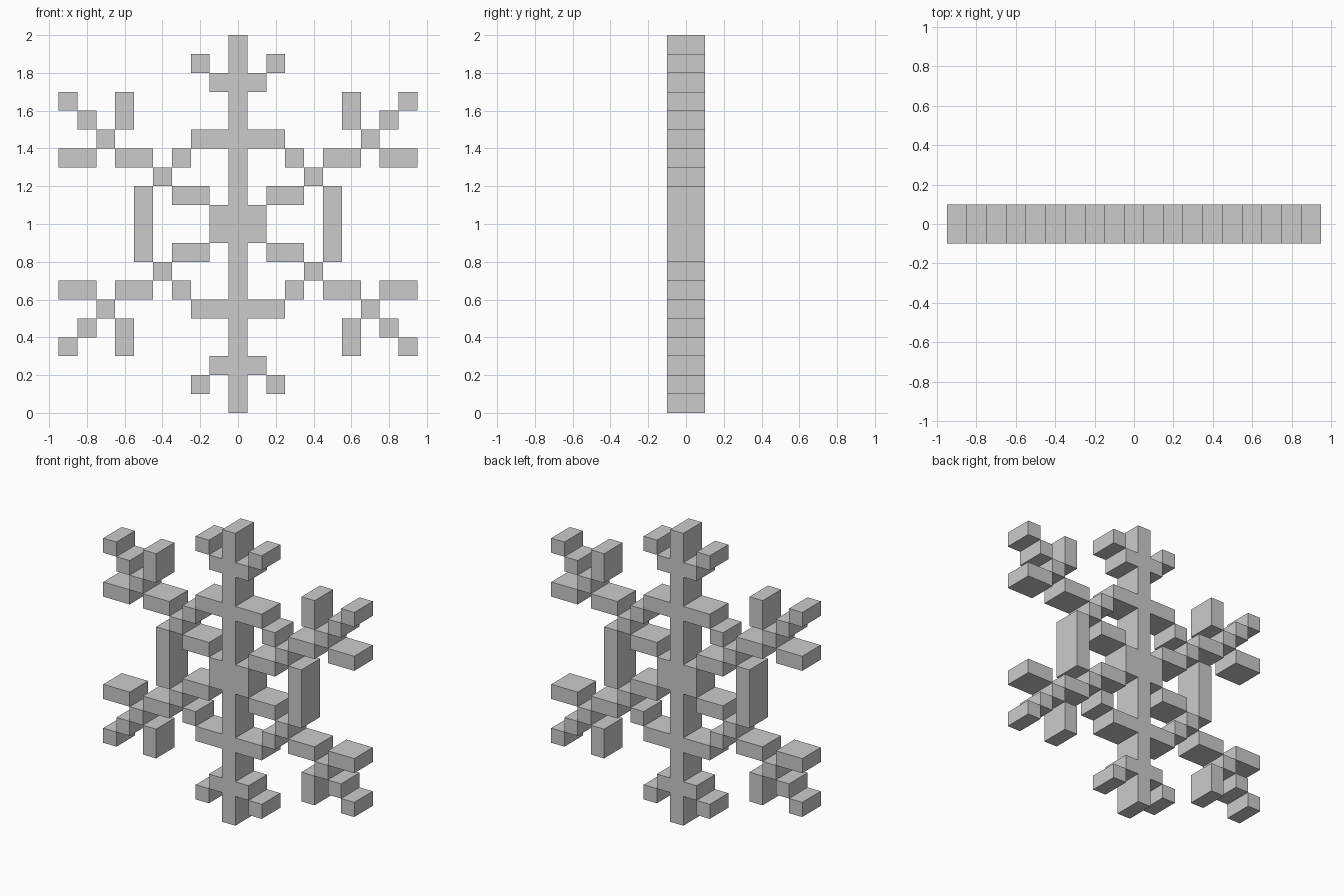
import bpy, bmesh

if "Cube" in bpy.data.objects:
    bpy.data.objects.remove(bpy.data.objects["Cube"])

HALF_DEPTH = 0.1
MID = 1.0  # mirror height


def plate(name, outlines):
    """Extrude closed x-z outlines through the full depth."""
    bm = bmesh.new()
    for pts in outlines:
        face = bm.faces.new([bm.verts.new((x, -HALF_DEPTH, z)) for x, z in pts])
        ext = bmesh.ops.extrude_face_region(bm, geom=[face], use_keep_orig=True)
        moved = [v for v in ext["geom"] if isinstance(v, bmesh.types.BMVert)]
        bmesh.ops.translate(bm, verts=moved, vec=(0, 2 * HALF_DEPTH, 0))
    bmesh.ops.recalc_face_normals(bm, faces=bm.faces)
    mesh = bpy.data.meshes.new(name)
    bm.to_mesh(mesh)
    bm.free()
    obj = bpy.data.objects.new(name, mesh)
    bpy.context.collection.objects.link(obj)


def rect(x0, x1, z0, z1):
    return [(x0, z0), (x1, z0), (x1, z1), (x0, z1)]


def mirrored(boxes, vertical=True):
    """Repeat blocks left/right and, if wanted, above/below the middle."""
    out = []
    for x0, x1, z0, z1 in boxes:
        for s in (1, -1):
            out.append(rect(s * x0, s * x1, z0, z1))
            if vertical:
                out.append(rect(s * x0, s * x1, 2 * MID - z0, 2 * MID - z1))
    return out


# Central spine with hub and cross bars, from one quarter outline
quarter = [(.05, 2), (.05, 1.8), (.15, 1.8), (.15, 1.7), (.05, 1.7), (.05, 1.5),
           (.25, 1.5), (.25, 1.4), (.05, 1.4), (.05, 1.1), (.15, 1.1)]
right = quarter + [(x, 2 * MID - z) for x, z in reversed(quarter)]
plate("spine", [right + [(-x, z) for x, z in reversed(right)]])

# Small blocks beside the spine tips
plate("spine_tips", mirrored([(.15, .25, 1.8, 1.9)]))

# Diagonal arms stepping outward from the hub
plate("diagonal_arms", mirrored([
    (.15, .35, 1.1, 1.2), (.35, .45, 1.2, 1.3), (.45, .65, 1.3, 1.4),
    (.65, .75, 1.4, 1.5), (.75, .85, 1.5, 1.6), (.85, .95, 1.6, 1.7)]))

# Side twigs on the arms
plate("arm_twigs", mirrored([
    (.25, .35, 1.3, 1.4), (.75, .95, 1.3, 1.4), (.55, .65, 1.5, 1.7)]))

# Upright bars linking upper and lower arms
plate("side_bars", mirrored([(.45, .55, .8, 1.2)], vertical=False))
